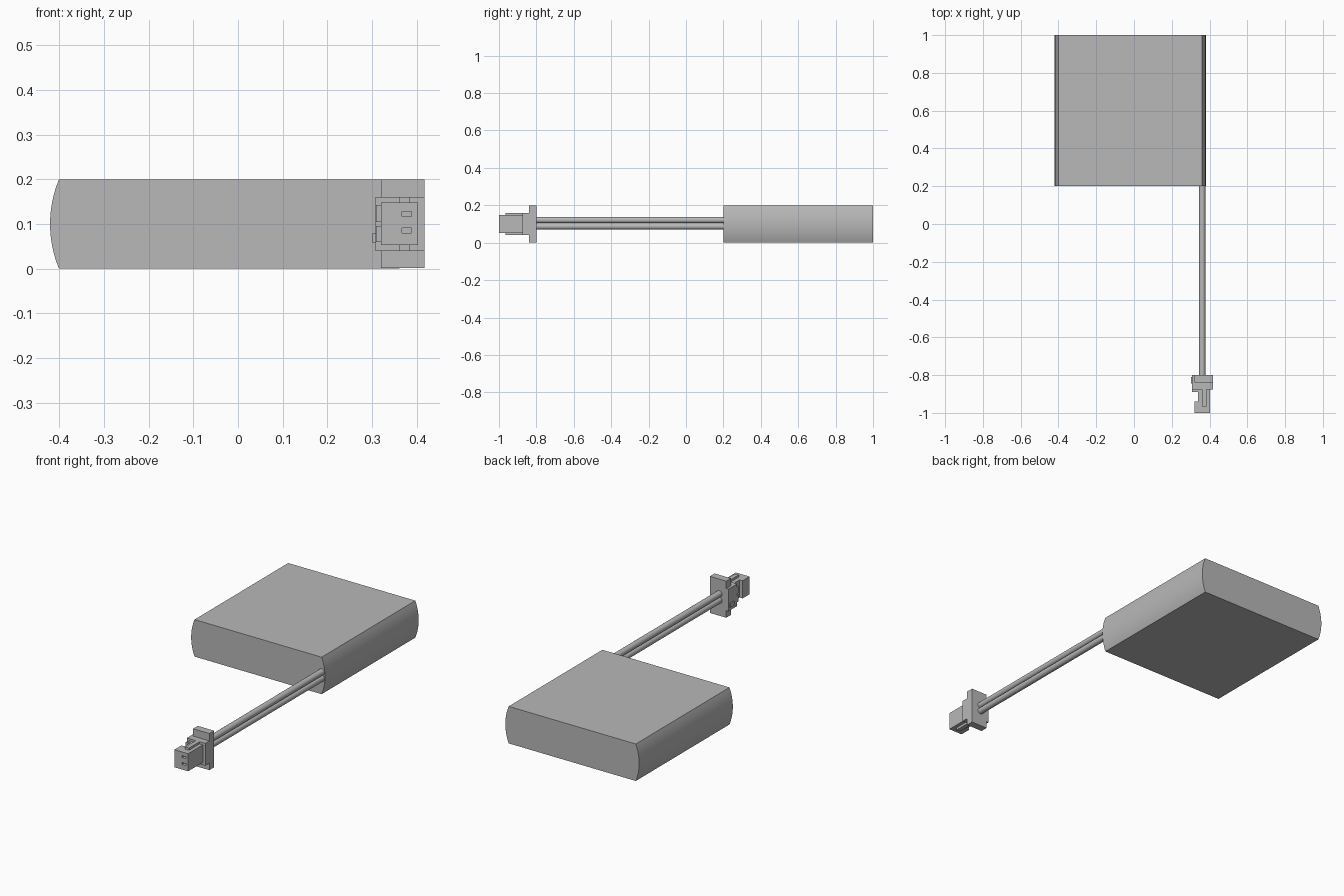
import bpy
import bmesh
import math

default = bpy.data.objects.get("Cube")
if default:
    bpy.data.objects.remove(default, do_unlink=True)

grey = bpy.data.materials.new("plain_grey")
grey.use_nodes = True
colour = (0.48, 0.48, 0.48, 1)
grey.diffuse_color = colour
grey.node_tree.nodes["Principled BSDF"].inputs["Base Color"].default_value = colour


def add_object(name, bm):
    bmesh.ops.recalc_face_normals(bm, faces=bm.faces)
    mesh = bpy.data.meshes.new(name)
    bm.to_mesh(mesh)
    bm.free()
    mesh.materials.append(grey)
    obj = bpy.data.objects.new(name, mesh)
    bpy.context.collection.objects.link(obj)
    return obj


def box(name, x, y, z):
    """Box from (low, high) ranges on each axis."""
    bm = bmesh.new()
    bmesh.ops.create_cube(bm, size=1)
    for v in bm.verts:
        v.co = [r[0] + (c + 0.5) * (r[1] - r[0]) for c, r in zip(v.co, (x, y, z))]
    return add_object(name, bm)


def extrude_y(name, outline, y0, y1):
    """Prism along y from an (x, z) outline."""
    bm = bmesh.new()
    face = bm.faces.new([bm.verts.new((x, y0, z)) for x, z in outline])
    result = bmesh.ops.extrude_face_region(bm, geom=[face])
    for v in result["geom"]:
        if isinstance(v, bmesh.types.BMVert):
            v.co.y = y1
    return add_object(name, bm)


def smooth(obj):
    bpy.ops.object.select_all(action="DESELECT")
    obj.select_set(True)
    bpy.context.view_layer.objects.active = obj
    bpy.ops.object.shade_smooth_by_angle(angle=math.radians(30))


# Battery cell with shallow arcs on its left and right sides
half, bulge, steps = 0.1, 0.02, 16
radius = (half ** 2 + bulge ** 2) / (2 * bulge)
sweep = math.asin(half / radius)
arc = []
for i in range(steps + 1):
    a = -sweep + 2 * sweep * i / steps
    arc.append((0.38 + radius * (math.cos(a) - 1), half + radius * math.sin(a)))
centre = -0.02
outline = arc + [(2 * centre - x, z) for x, z in reversed(arc)]
smooth(extrude_y("battery_cell", outline, 0.2, 1.0))

# Two round wires
for name, z in (("lower_wire", 0.087), ("upper_wire", 0.121)):
    ring = [(0.361 + 0.0168 * math.cos(i * math.tau / 24),
             z + 0.0168 * math.sin(i * math.tau / 24)) for i in range(24)]
    smooth(extrude_y(name, ring, -0.81, 0.21))

# Plug flange and the collar in front of it
box("plug_flange", (0.32, 0.417), (-0.84, -0.8), (0.002, 0.2))
box("plug_collar", (0.307, 0.417), (-0.875, -0.8), (0.04, 0.16))
box("side_nub", (0.301, 0.31), (-0.845, -0.81), (0.058, 0.08))

# Plug body: nose, recessed neck and base
body_z = (0.053, 0.148)
nose = box("plug_nose", (0.32, 0.402), (-1.0, -0.94), body_z)
box("plug_neck", (0.338, 0.402), (-0.94, -0.89), body_z)
box("plug_base", (0.32, 0.402), (-0.89, -0.87), body_z)

# Contact slots cut into the nose
for z in (0.08, 0.117):
    cutter = box("slot_cutter", (0.366, 0.388), (-1.02, -0.96), (z, z + 0.011))
    cutter.hide_render = True
    mod = nose.modifiers.new("slot", "BOOLEAN")
    mod.operation = "DIFFERENCE"
    mod.object = cutter
    bpy.context.view_layer.objects.active = nose
    bpy.ops.object.modifier_apply(modifier=mod.name)
    bpy.data.objects.remove(cutter, do_unlink=True)

# Guide ribs above and below, latch keys on the right side
for name, z in (("lower_rib", (0.04, 0.055)), ("upper_rib", (0.146, 0.16))):
    box(name, (0.36, 0.383), (-0.965, -0.87), z)
for name, z in (("lower_key", (0.06, 0.095)), ("upper_key", (0.105, 0.142))):
    box(name, (0.308, 0.325), (-0.89, -0.87), z)
